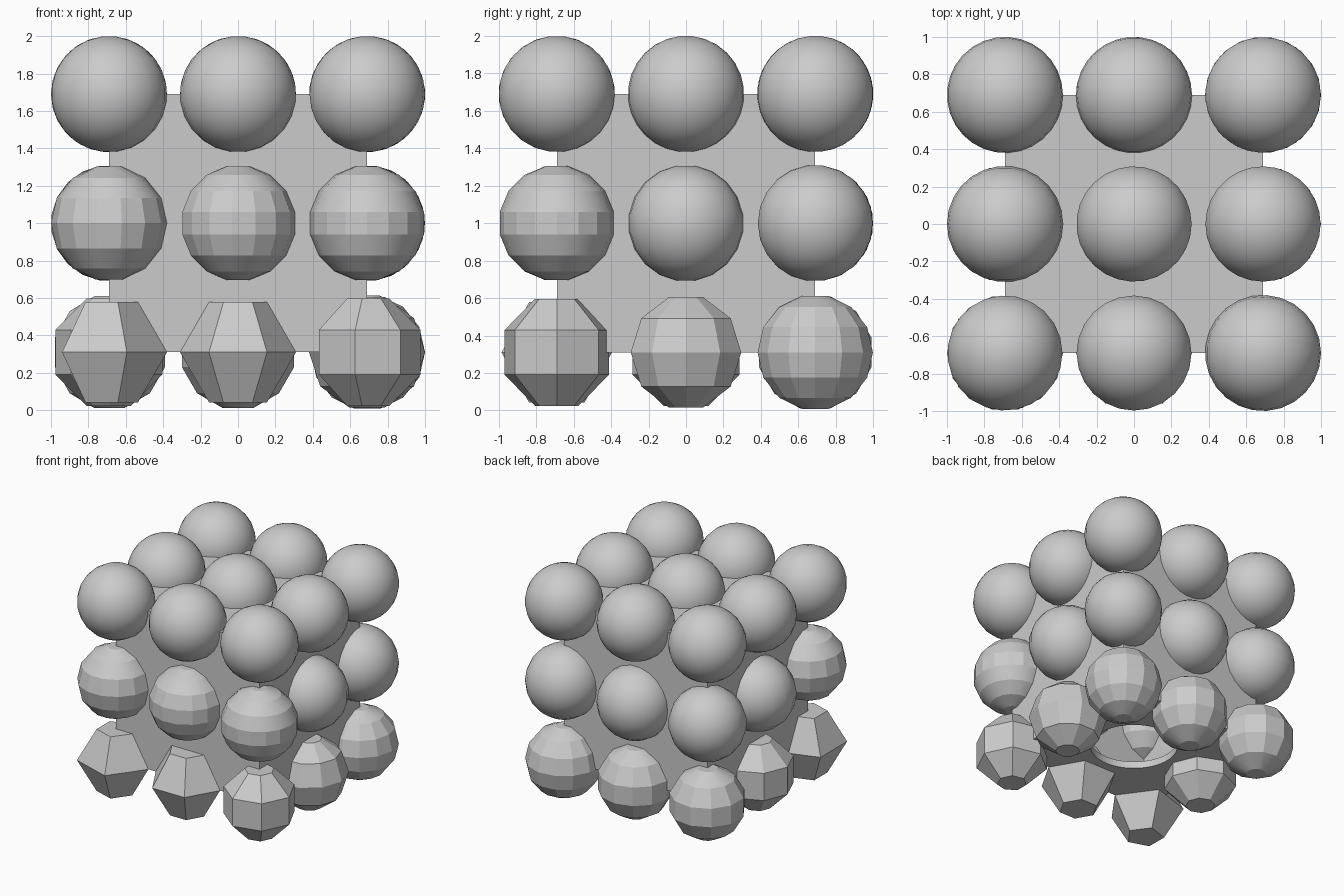
import bpy
import bmesh
from math import pi, sin, cos, radians

if "Cube" in bpy.data.objects:
    bpy.data.objects.remove(bpy.data.objects["Cube"], do_unlink=True)

PITCH, RADIUS, WALL, MID = 0.69, 0.31, 0.06, 1.0

grey = bpy.data.materials.new("plain grey")
grey.use_nodes = True
grey.diffuse_color = (0.6, 0.6, 0.6, 1)
grey.node_tree.nodes["Principled BSDF"].inputs["Base Color"].default_value = grey.diffuse_color


def new_object(name, bm):
    bmesh.ops.recalc_face_normals(bm, faces=bm.faces)
    mesh = bpy.data.meshes.new(name)
    bm.to_mesh(mesh)
    bm.free()
    mesh.materials.append(grey)
    obj = bpy.data.objects.new(name, mesh)
    bpy.context.collection.objects.link(obj)
    return obj


# Faceted ball: rings at half steps, so both poles end in flat caps
def ball(name, sides, location):
    bm = bmesh.new()
    count = (sides + 1) // 2
    rings = []
    for r in range(count):
        tilt = pi * (r + 0.5) / count
        rings.append([bm.verts.new((RADIUS * sin(tilt) * cos(2 * pi * s / sides),
                                    RADIUS * sin(tilt) * sin(2 * pi * s / sides),
                                    RADIUS * cos(tilt))) for s in range(sides)])
    for upper, lower in zip(rings, rings[1:]):
        for s in range(sides):
            t = (s + 1) % sides
            bm.faces.new((upper[s], lower[s], lower[t], upper[t]))
    bm.faces.new(rings[0])
    bm.faces.new(rings[-1])
    obj = new_object(name, bm)
    obj.location = location
    return obj


# Hollow cube body with a round opening underneath
bm = bmesh.new()
bmesh.ops.create_cube(bm, size=2 * PITCH)
body = new_object("hollow_body", bm)
body.location.z = MID
shell = body.modifiers.new("wall", "SOLIDIFY")
shell.thickness = WALL
shell.offset = -1
shell.use_even_offset = True

bm = bmesh.new()
bmesh.ops.create_cone(bm, cap_ends=True, segments=64, radius1=PITCH / 2,
                      radius2=PITCH / 2, depth=0.4)
cutter = new_object("opening_cutter", bm)
cutter.location.z = MID - PITCH
cutter.hide_render = True
cutter.hide_viewport = True
cut = body.modifiers.new("opening", "BOOLEAN")
cut.operation = "DIFFERENCE"
cut.solver = "EXACT"
cut.object = cutter

# Grid of balls, each with one more side than the last
levels = ("bottom", "middle", "top")
rows = ("front", "centre", "back")
columns = ("right", "centre", "left")
balls = []
sides = 5
for k, level in enumerate(levels):
    for j, row in enumerate(rows):
        for i, column in enumerate(columns):
            inside = i == 1 and j == 1 and k < 2
            if not inside:
                place = ((i - 1) * PITCH, (j - 1) * PITCH, MID + (k - 1) * PITCH)
                balls.append(ball(f"ball_{level}_{row}_{column}", sides, place))
            sides += 1

# Smooth the finer balls, keep the coarse ones faceted
bpy.ops.object.select_all(action="DESELECT")
for obj in balls:
    obj.select_set(True)
bpy.context.view_layer.objects.active = balls[0]
bpy.ops.object.shade_smooth_by_angle(angle=radians(21))
